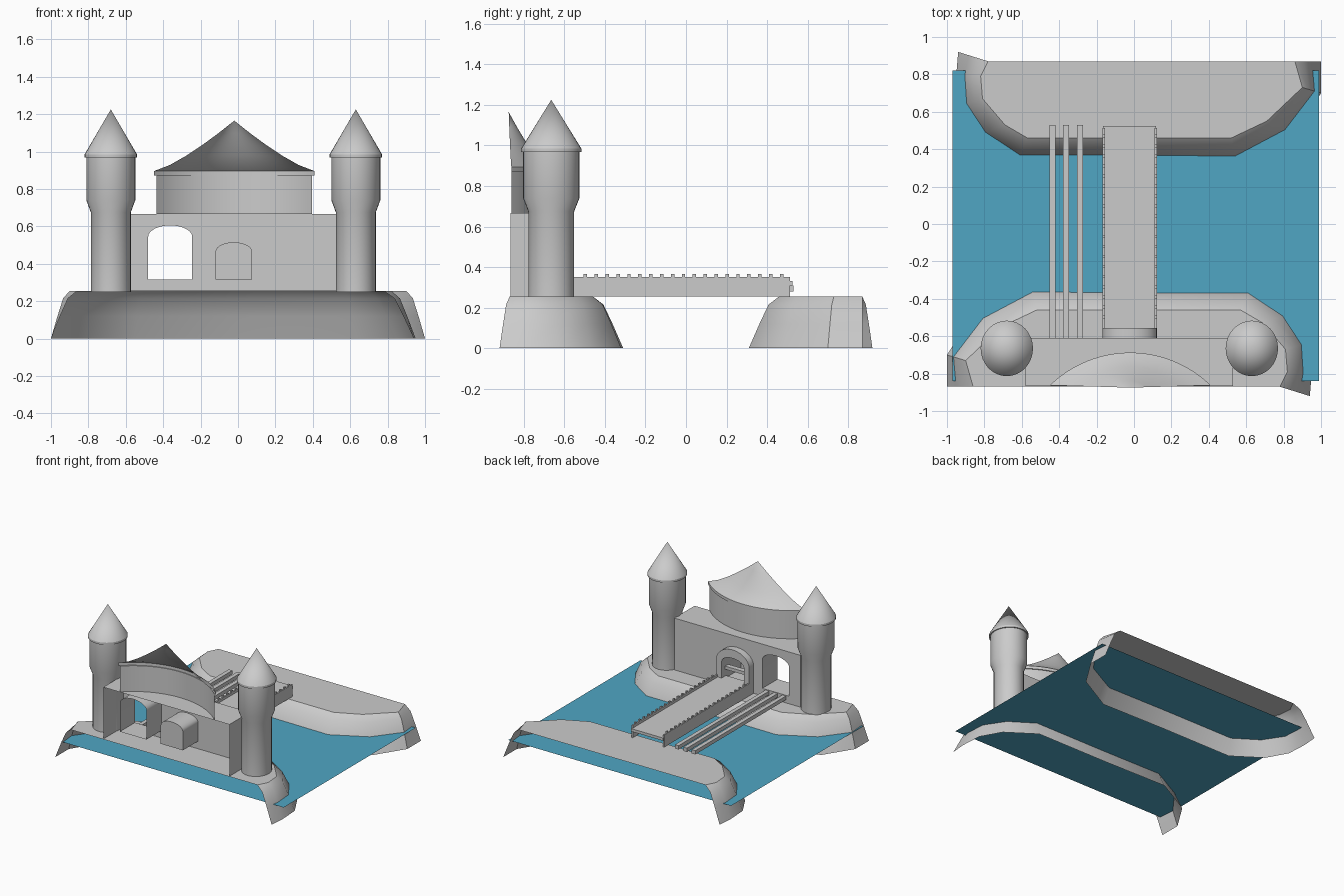
import bpy, bmesh, math
from mathutils import Vector

if "Cube" in bpy.data.objects:
    bpy.data.objects.remove(bpy.data.objects["Cube"])

CX = -0.025          # castle symmetry axis
BACK, FRONT = -0.865, -0.61   # open side and water side of the castle wall


def finish(name, bm, smooth=None):
    bmesh.ops.remove_doubles(bm, verts=bm.verts, dist=1e-4)
    bmesh.ops.recalc_face_normals(bm, faces=bm.faces)
    me = bpy.data.meshes.new(name)
    bm.to_mesh(me)
    bm.free()
    ob = bpy.data.objects.new(name, me)
    bpy.context.collection.objects.link(ob)
    if smooth:
        bpy.ops.object.select_all(action='DESELECT')
        ob.select_set(True)
        bpy.context.view_layer.objects.active = ob
        bpy.ops.object.shade_smooth_by_angle(angle=math.radians(smooth))
    return ob


def loft(name, rings, closed=False, cap_start=False, cap_end=False, smooth=None):
    """Skin a list of equally long point rings."""
    bm = bmesh.new()
    vs = [[bm.verts.new(p) for p in r] for r in rings]
    n = len(rings[0])
    for a, b in zip(vs, vs[1:]):
        for i in range(n if closed else n - 1):
            j = (i + 1) % n
            bm.faces.new((a[i], a[j], b[j], b[i]))
    if cap_start:
        bm.faces.new(vs[0])
    if cap_end:
        bm.faces.new(vs[-1])
    return finish(name, bm, smooth)


def boxes(name, items):
    """Axis-aligned boxes given as (x0, x1, y0, y1, z0, z1)."""
    bm = bmesh.new()
    for x0, x1, y0, y1, z0, z1 in items:
        r = bmesh.ops.create_cube(bm, size=1)
        for v in r['verts']:
            v.co = Vector(((x0 + x1) / 2 + v.co.x * (x1 - x0),
                           (y0 + y1) / 2 + v.co.y * (y1 - y0),
                           (z0 + z1) / 2 + v.co.z * (z1 - z0)))
    me = bpy.data.meshes.new(name)
    bm.to_mesh(me)
    bm.free()
    ob = bpy.data.objects.new(name, me)
    bpy.context.collection.objects.link(ob)
    return ob


def arch(x0, x1, z0, top, rise, n=14):
    """Arched outline in x, z."""
    c, h = (x0 + x1) / 2, (x1 - x0) / 2
    arc = [(c + h * math.cos(math.pi * i / n), top - rise + rise * math.sin(math.pi * i / n))
           for i in range(n + 1)]
    return [(x0, z0), (x1, z0)] + arc


def at_y(outline, y):
    return [(x, y, z) for x, z in outline]


# Water sheet
bm = bmesh.new()
bm.faces.new([bm.verts.new(p) for p in
              ((-.97, -.84, .12), (.99, -.84, .12), (.99, .82, .12), (-.97, .82, .12))])
water = finish("water", bm)
mat = bpy.data.materials.new("water_blue")
mat.diffuse_color = (0.08, 0.38, 0.55, 1)
mat.use_nodes = True
mat.node_tree.nodes["Principled BSDF"].inputs["Base Color"].default_value = mat.diffuse_color
water.data.materials.append(mat)

# Two open-backed banks, the far one turned by half a circle
top = [(-.86, -.87), (-.90, -.73), (-.71, -.55), (-.52, -.46), (0, -.46),
       (.57, -.46), (.69, -.53), (.81, -.67), (.82, -.79), (.78, -.87)]
foot = [(-1, -.87), (-1, -.70), (-.86, -.48), (-.55, -.31), (0, -.32),
        (.63, -.32), (.85, -.47), (.94, -.63), (.95, -.80), (.94, -.92)]
slope = [(0, .255), (.35, .215), (.65, .12), (1, 0)]
for name, s in (("near_bank", 1), ("far_bank", -1)):
    rings = [[(s * (a[0] + (b[0] - a[0]) * t), s * (a[1] + (b[1] - a[1]) * t), z)
              for a, b in zip(top, foot)] for t, z in slope]
    loft(name, rings, cap_start=True, smooth=35)

# Towers with flared upper storey and conical roof
profile = [(.107, .25), (.107, .675), (.131, .74), (.131, .968), (.140, .968),
           (.140, .985), (0, 1.225)]
for name, s in (("left_tower", -1), ("right_tower", 1)):
    n = 32
    rings = [[(CX + s * .655 + r * math.cos(2 * math.pi * i / n),
               -.665 + 1.06 * r * math.sin(2 * math.pi * i / n), z) for i in range(n)]
             for r, z in profile]
    loft(name, rings, closed=True, cap_start=True, smooth=25)

# Castle wall: pierced face plus side and top returns, open towards -y
L, R, ZB, ZT = -.58, .53, .255, .667
gate = arch(-.48, -.245, .315, .605, .06)
door = arch(-.12, .075, .315, .515, .05)
bm = bmesh.new()
edges = []
for loop in ([(L, ZB), (R, ZB), (R, ZT), (L, ZT)], gate, door):
    vs = [bm.verts.new(p) for p in at_y(loop, FRONT)]
    edges += [bm.edges.new((vs[i - 1], vs[i])) for i in range(len(vs))]
bmesh.ops.triangle_fill(bm, use_beauty=True, edges=edges)
finish("wall_face", bm)
edge = [(L, ZB), (L, ZT), (R, ZT), (R, ZB)]
loft("wall_returns", [at_y(edge, FRONT), at_y(edge, BACK)])

# Gate passage, door niche and door surround
loft("gate_tunnel", [at_y(gate, FRONT), at_y(gate, -.80)], closed=True, smooth=35)
loft("door_niche", [at_y(door, FRONT), at_y(door, -.80)], closed=True, cap_end=True, smooth=35)
outer = arch(-.168, .123, .255, .582, .11)
loft("door_surround", [at_y(outer, FRONT), at_y(outer, -.555),
                       at_y(door, -.555), at_y(door, FRONT)], closed=True, smooth=35)
boxes("door_bar", [(-.12, .075, -.64, -.60, .385, .41)])

# Curved drum and concave roof as a circular segment
def arc(k, z, pull=0.0, n=24):
    rad, half = .616, .772
    pts = []
    for i in range(n + 1):
        a = -half + 2 * half * i / n
        x = rad * math.sin(a) * k
        y = -.862 + (rad * math.cos(a) - rad * math.cos(half)) * k
        pts.append((CX + .005 + x * (1 - pull), y + (-.875 - y) * pull, z))
    return pts

rings = [arc(.965, .665), arc(.965, .872), arc(1, .872), arc(1, .895)]
rings += [arc(1, .895 + .27 * t ** 1.3, t) for t in (.2, .4, .6, .8, 1)]
loft("drum_and_roof", rings, smooth=25)

# Bridge: deck, two parapets and their small teeth
parts = [(-.165, .118, -.61, .525, .31, .332)]
for x in (-.168, .11):
    parts.append((x, x + .012, -.56, .512, .255, .352))
    parts += [(x, x + .012, -.505 + i * .0538, -.488 + i * .0538, .35, .366) for i in range(19)]
boxes("bridge", parts)

# Three long beams leading to the gate
boxes("beams", [(x - .016, x + .016, -.61, .53, .28, .31) for x in (-.437, -.363, -.289)])
